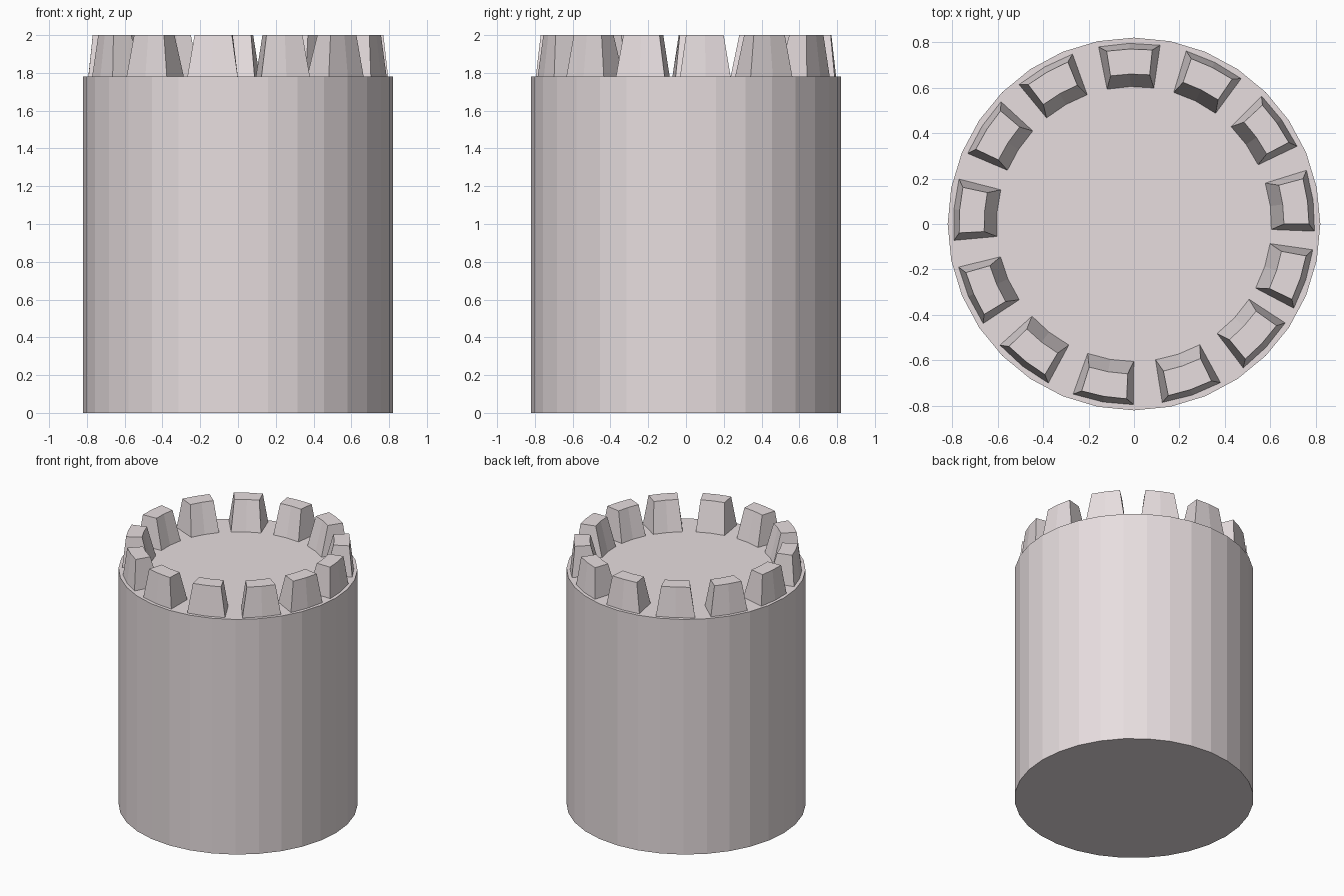
import bpy, bmesh
from math import radians, sin, cos

if "Cube" in bpy.data.objects:
    bpy.data.objects.remove(bpy.data.objects["Cube"])

RADIUS, BODY_H, TOP = 0.82, 1.78, 2.0
TOOTH_ANGLES = [7.5, 35.3, 63.4, 91.5, 119.7, 147.2, 175.4,
                203.6, 231.9, 260.1, 288.8, 317, 342]

mat = bpy.data.materials.new("warm_grey")
mat.diffuse_color = (0.8, 0.73, 0.74, 1)
mat.use_nodes = True
mat.node_tree.nodes["Principled BSDF"].inputs["Base Color"].default_value = mat.diffuse_color


def add_object(name, bm):
    bmesh.ops.recalc_face_normals(bm, faces=bm.faces)
    mesh = bpy.data.meshes.new(name)
    bm.to_mesh(mesh)
    bm.free()
    mesh.materials.append(mat)
    obj = bpy.data.objects.new(name, mesh)
    bpy.context.collection.objects.link(obj)


def sector(bm, r_in, r_out, mid, half, z):
    """Ring of vertices around a curved block outline."""
    path = [(r_out, -half), (r_out, 0), (r_out, half),
            (r_in, half), (r_in, 0), (r_in, -half)]
    return [bm.verts.new((r * cos(radians(mid + a)), r * sin(radians(mid + a)), z))
            for r, a in path]


# Plain 32-sided drum
bm = bmesh.new()
rings = [[bm.verts.new((RADIUS * cos(radians(i * 11.25)),
                        RADIUS * sin(radians(i * 11.25)), z)) for i in range(32)]
         for z in (0, BODY_H)]
for ring in rings:
    bm.faces.new(ring)
for i in range(32):
    j = (i + 1) % 32
    bm.faces.new((rings[0][i], rings[0][j], rings[1][j], rings[1][i]))
add_object("drum_body", bm)

# Tapered teeth around the upper rim
bm = bmesh.new()
for ang in TOOTH_ANGLES:
    low = sector(bm, 0.605, 0.795, ang, 9.8, BODY_H)
    high = sector(bm, 0.66, 0.77, ang, 7.5, TOP)
    bm.faces.new(low)
    bm.faces.new(high)
    for i in range(6):
        j = (i + 1) % 6
        bm.faces.new((low[i], low[j], high[j], high[i]))
add_object("rim_teeth", bm)
